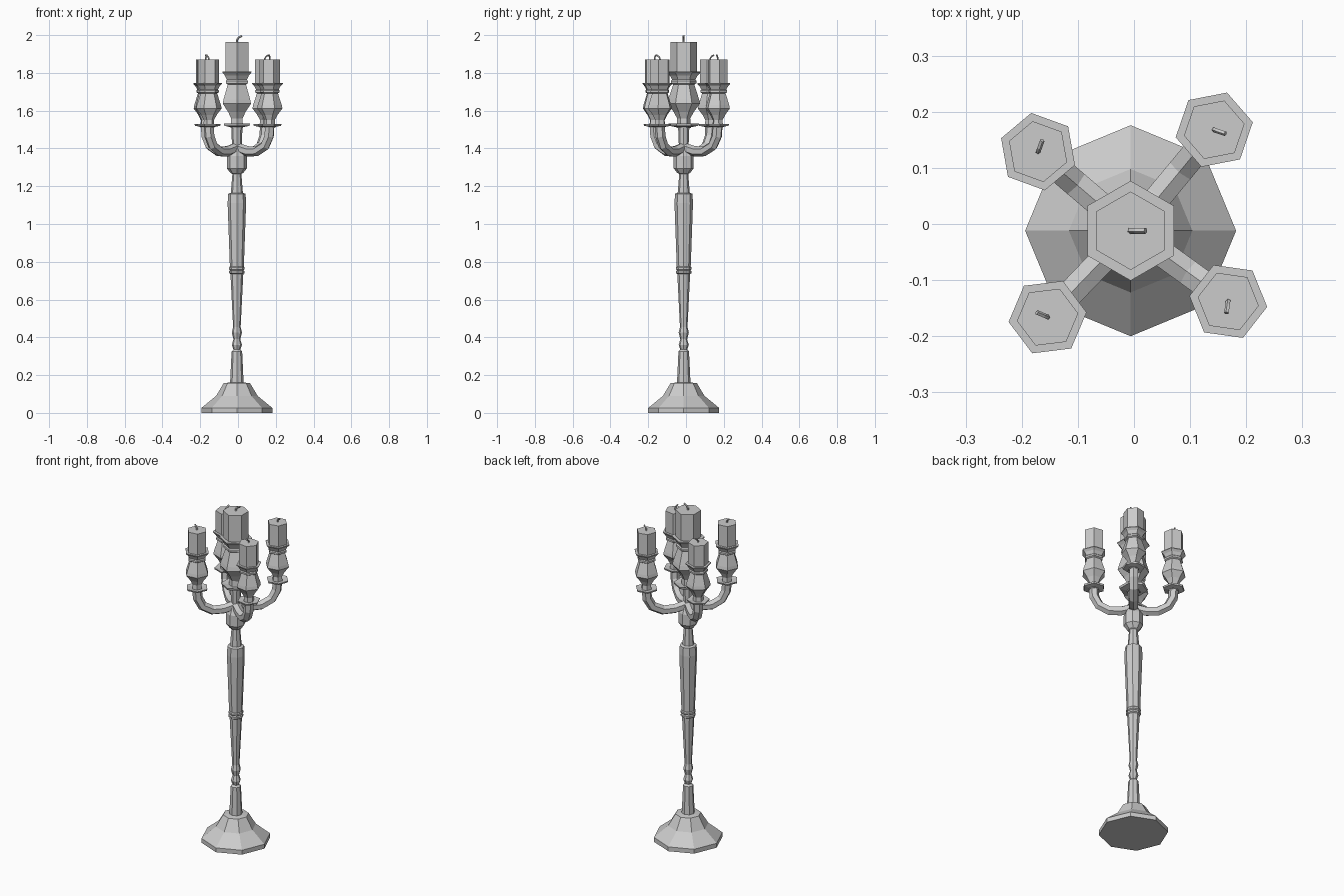
import bpy, bmesh, math
from mathutils import Vector, Matrix

if "Cube" in bpy.data.objects:
    bpy.data.objects.remove(bpy.data.objects["Cube"])

CENTRE = Vector((-0.006, -0.012, 0))
ARM_TOP = 1.52


def finish(name, rings, matrix):
    """Skin a list of vertex rings, cap both ends, flat shaded."""
    bm = bmesh.new()
    loops = [[bm.verts.new(p) for p in ring] for ring in rings]
    n = len(loops[0])
    for a, b in zip(loops, loops[1:]):
        for i in range(n):
            j = (i + 1) % n
            bm.faces.new((a[i], a[j], b[j], b[i]))
    bm.faces.new(loops[0][::-1])
    bm.faces.new(loops[-1])
    bmesh.ops.recalc_face_normals(bm, faces=bm.faces)
    bm.transform(matrix)
    mesh = bpy.data.meshes.new(name)
    bm.to_mesh(mesh)
    bm.free()
    obj = bpy.data.objects.new(name, mesh)
    bpy.context.collection.objects.link(obj)
    return obj


def lathe(name, profile, sides, matrix, turn=0.0):
    """Turn a (radius, z) profile around z."""
    angles = [turn + 2 * math.pi * i / sides for i in range(sides)]
    return finish(name, [[(r * math.cos(a), r * math.sin(a), z) for a in angles]
                         for r, z in profile], matrix)


def sweep(name, path, radius, sides, matrix):
    """Sweep a polygon along an (x, z) path."""
    pts = [Vector((x, 0, z)) for x, z in path]
    rings = []
    for i, p in enumerate(pts):
        t = (pts[min(i + 1, len(pts) - 1)] - pts[max(i - 1, 0)]).normalized()
        side = Vector((0, 1, 0))
        up = side.cross(t)
        rings.append([p + radius * (math.cos(a) * side + math.sin(a) * up)
                      for a in (2 * math.pi * (k + 0.5) / sides for k in range(sides))])
    return finish(name, rings, matrix)


def candle_holder(label, pos, angle, scale):
    """Drip pan, cup, candle and wick, with z = 0 at the pan."""
    m = (Matrix.Translation(pos) @ Matrix.Rotation(angle, 4, 'Z')
         @ Matrix.Scale(scale, 4))
    hexturn = math.radians(30)
    lathe(label + "_drip_pan", [(0.03, -0.006), (0.06, 0.0), (0.063, 0.009), (0.03, 0.004)],
          6, m, hexturn)
    lathe(label + "_cup", [(0.03, -0.01), (0.027, 0.03), (0.042, 0.058), (0.068, 0.092),
                           (0.064, 0.11), (0.044, 0.172), (0.053, 0.177), (0.053, 0.187),
                           (0.048, 0.192), (0.058, 0.21), (0.07, 0.222), (0.07, 0.226)],
          6, m, hexturn)
    lathe(label + "_candle", [(0.055, 0.215), (0.055, 0.35)], 6, m, hexturn)
    sweep(label + "_wick", [(0.0, 0.345), (0.0, 0.357), (0.007, 0.367), (0.021, 0.375)],
          0.0045, 5, m)


# Base and turned stem
origin = Matrix.Translation(CENTRE)
lathe("base", [(0.188, 0), (0.188, 0.026), (0.11, 0.09), (0.07, 0.157), (0.03, 0.162)],
      8, origin)
lathe("stem", [(0.036, 0.155), (0.028, 0.325), (0.018, 0.335), (0.027, 0.36),
               (0.018, 0.39), (0.027, 0.425), (0.02, 0.455), (0.034, 0.735),
               (0.041, 0.74), (0.041, 0.75), (0.036, 0.755), (0.041, 0.76),
               (0.041, 0.77), (0.037, 0.775), (0.049, 1.11), (0.046, 1.16),
               (0.032, 1.165), (0.023, 1.275)], 8, origin)

# Hub with the centre post
lathe("hub", [(0.023, 1.265), (0.034, 1.27), (0.053, 1.295), (0.053, 1.36),
              (0.034, 1.40), (0.026, 1.42), (0.03, ARM_TOP)], 8, origin)
candle_holder("centre", CENTRE + Vector((0, 0, ARM_TOP)), 0, 1.27)

# Four arms: pan position and facing of each candle
ARMS = [("back_right", 0.143, 0.168, -19), ("back_left", -0.171, 0.129, 70),
        ("front_left", -0.154, -0.166, 157), ("front_right", 0.168, -0.138, 262)]
ARM_PATH = [(0.0, 1.405), (0.07, 1.385), (0.13, 1.385), (0.185, 1.415),
            (0.211, 1.465), (0.215, ARM_TOP)]
for label, x, y, face in ARMS:
    pos = Vector((x, y, ARM_TOP))
    d = pos - CENTRE
    reach = math.hypot(d.x, d.y) / 0.215
    turn = origin @ Matrix.Rotation(math.atan2(d.y, d.x), 4, 'Z')
    sweep(label + "_arm", [(r * reach, z) for r, z in ARM_PATH], 0.027, 6, turn)
    candle_holder(label, pos, math.radians(face), 1.0)
